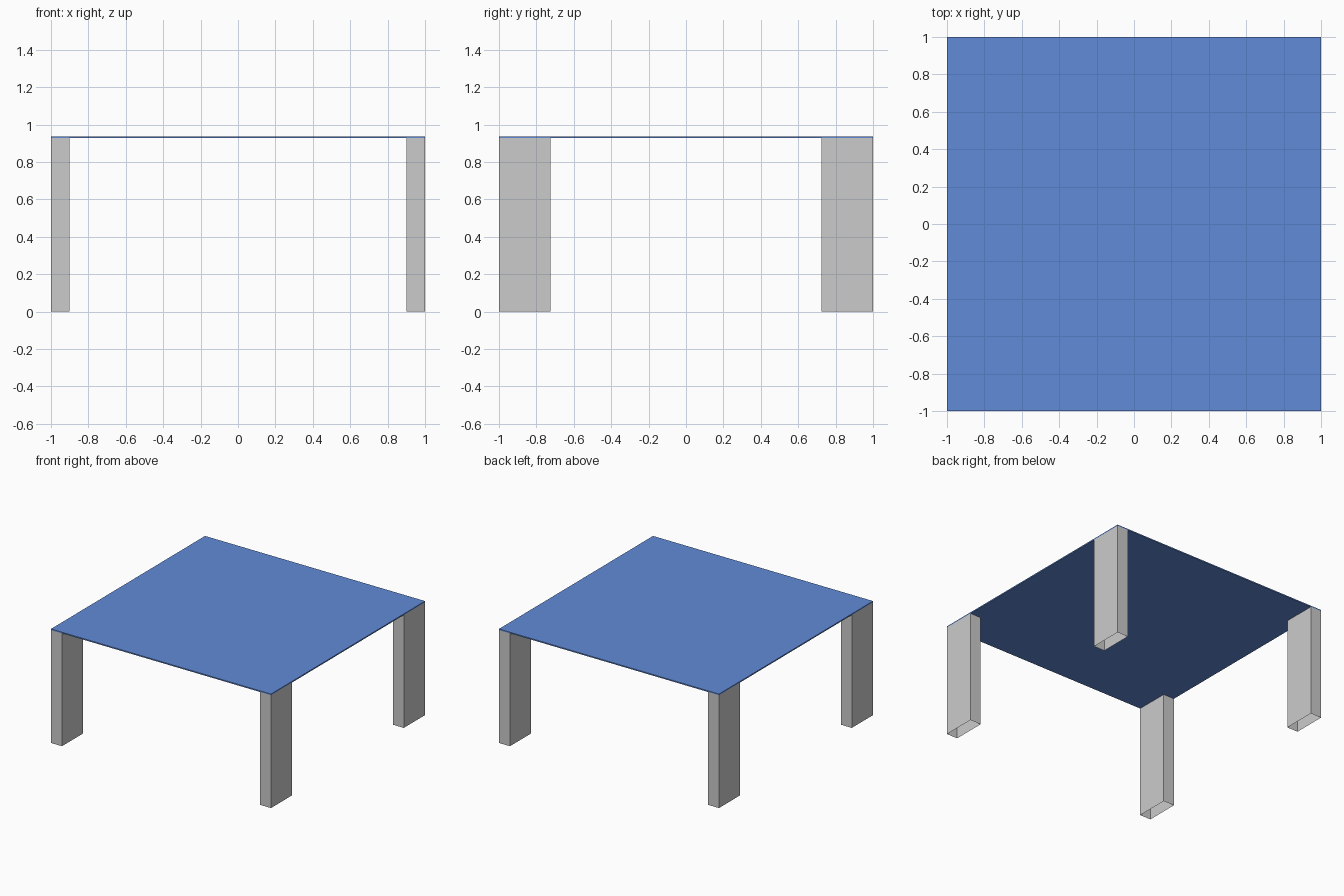
import bpy, bmesh

if "Cube" in bpy.data.objects:
    bpy.data.objects.remove(bpy.data.objects["Cube"])

TOP, UNDER = 0.937, 0.927   # table top surfaces
LEG_X, LEG_Y = 0.10, 0.276  # leg cross-section


def box(name, lo, hi, open_ends=False):
    """Axis-aligned box; open_ends leaves a hollow thin-walled tube along z."""
    bm = bmesh.new()
    bmesh.ops.create_cube(bm, size=1)
    for v in bm.verts:
        v.co = [(a + b) / 2 + c * (b - a) for a, b, c in zip(lo, hi, v.co)]
    if open_ends:
        bm.normal_update()
        ends = [f for f in bm.faces if abs(f.normal.z) > 0.5]
        bmesh.ops.delete(bm, geom=ends, context='FACES_ONLY')
    mesh = bpy.data.meshes.new(name)
    bm.to_mesh(mesh)
    bm.free()
    obj = bpy.data.objects.new(name, mesh)
    bpy.context.collection.objects.link(obj)
    return obj


# Thin blue table top
blue = bpy.data.materials.new("blue_top")
blue.diffuse_color = (0.12, 0.26, 0.68, 1)
blue.use_nodes = True
blue.node_tree.nodes["Principled BSDF"].inputs["Base Color"].default_value = blue.diffuse_color
top = box("table_top", (-1, -1, UNDER), (1, 1, TOP))
top.data.materials.append(blue)

# Four hollow sheet legs, flush with the corners
for side, x in (("left", -1), ("right", 1 - LEG_X)):
    for end, y in (("front", -1), ("back", 1 - LEG_Y)):
        box(f"{end}_{side}_leg", (x, y, 0), (x + LEG_X, y + LEG_Y, UNDER), open_ends=True)
